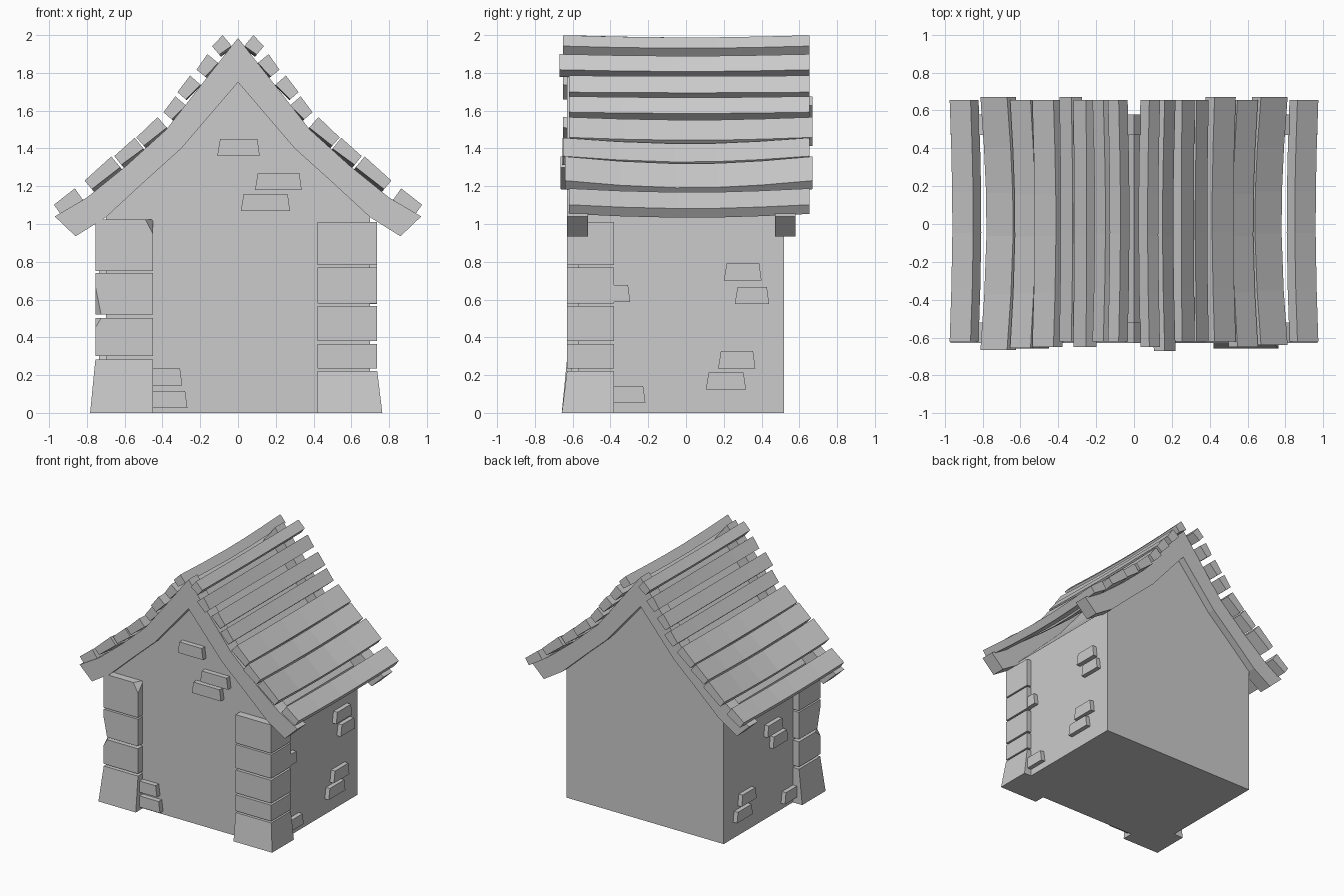
import bpy, bmesh, math
from mathutils import Vector

if "Cube" in bpy.data.objects:
    bpy.data.objects.remove(bpy.data.objects["Cube"], do_unlink=True)

stone = bpy.data.materials.new("plain_grey")
stone.use_nodes = True
GREY = (0.6, 0.6, 0.6, 1)
stone.diffuse_color = GREY
stone.node_tree.nodes["Principled BSDF"].inputs["Base Color"].default_value = GREY


def finish(name, bm):
    bmesh.ops.recalc_face_normals(bm, faces=bm.faces)
    me = bpy.data.meshes.new(name)
    bm.to_mesh(me)
    bm.free()
    me.materials.append(stone)
    ob = bpy.data.objects.new(name, me)
    bpy.context.collection.objects.link(ob)
    return ob


def loft(bm, rings):
    """Join closed rings of points into a capped solid."""
    rows = [[bm.verts.new(p) for p in ring] for ring in rings]
    n = len(rows[0])
    for a, b in zip(rows, rows[1:]):
        for i in range(n):
            j = (i + 1) % n
            bm.faces.new((a[i], a[j], b[j], b[i]))
    bm.faces.new(rows[0])
    bm.faces.new(rows[-1])


def gable_prism(name, profile, y0, y1):
    bm = bmesh.new()
    loft(bm, [[(x, y, z) for x, z in profile] for y in (y0, y1)])
    return finish(name, bm)


# House body
half = [(0.7, 0), (0.7, 1.06), (0.3, 1.45)]
gable_prism("house_body", half + [(0, 1.82)] + [(-x, z) for x, z in reversed(half)], -0.57, 0.52)

# Curved gable boards, front and back
outer = [(0.97, 1.04), (0.8, 1.14), (0.59, 1.31), (0.38, 1.5), (0.2, 1.73)]
inner = [(0.86, 0.935), (0.7, 1.035), (0.5, 1.22), (0.3, 1.4), (0.15, 1.575)]
profile = (outer + [(0, 1.985)] + [(-x, z) for x, z in reversed(outer)]
           + [(-x, z) for x, z in inner] + [(0, 1.75)] + list(reversed(inner)))
gable_prism("front_gable_board", profile, -0.63, -0.52)
gable_prism("back_gable_board", profile, 0.47, 0.58)

# Sagging roof planks: x, z, slope, length, sag
planks = [(0.088, 1.945, 40, 0.08, 0.015), (0.165, 1.837, 51, 0.1, 0.015),
          (0.262, 1.72, 49, 0.11, 0.005), (0.338, 1.612, 49, 0.105, 0.01),
          (0.46, 1.487, 41, 0.155, 0.02), (0.58, 1.382, 39, 0.145, 0.04),
          (0.72, 1.268, 40, 0.19, 0.05), (0.9, 1.118, 35, 0.14, 0.025)]
fronts = {1: (0.65, 0.67, 0.62, 0.62, 0.62, 0.65, 0.64, 0.62),
          -1: (0.62, 0.62, 0.65, 0.62, 0.65, 0.655, 0.665, 0.62)}
backs = {1: (0.655, 0.655, 0.655, 0.655, 0.67, 0.655, 0.67, 0.655),
         -1: (0.655, 0.655, 0.655, 0.67, 0.655, 0.655, 0.67, 0.655)}
THICK = 0.074
for side, label in ((1, "left"), (-1, "right")):
    for k, (x, z, deg, length, sag) in enumerate(planks):
        a = math.radians(deg)
        down = Vector((side * math.cos(a), 0, -math.sin(a)))
        up = Vector((side * math.sin(a), 0, math.cos(a)))
        y0, y1 = -fronts[side][k], backs[side][k]
        rings = []
        for t in (0, 0.22, 0.45, 0.62, 0.8, 1):
            c = Vector((side * x, y0 + (y1 - y0) * t, z)) - up * sag * math.sin(math.pi * t)
            rings.append([c + down * length * u * 0.5 + up * THICK * v * 0.5
                          for u, v in ((-1, -1), (1, -0.8), (1, 0.8), (-1, 1))])
        bm = bmesh.new()
        loft(bm, rings)
        finish(f"{label}_roof_plank_{k + 1}", bm)


def corner_stone(name, side, xi, xo, y0, y1, z0, z1, flare=0, cuts=()):
    """Block with an optional flared foot and planar chips."""
    bm = bmesh.new()
    rings = []
    for z, f in ((z0, flare), (z1, 0)):
        rings.append([(side * x, y, z) for x, y in
                      ((xi, y0 - f), (xo + f, y0 - f), (xo + f, y1), (xi, y1))])
    loft(bm, rings)
    for co, no in cuts:
        geom = bm.verts[:] + bm.edges[:] + bm.faces[:]
        res = bmesh.ops.bisect_plane(bm, geom=geom, plane_co=co, plane_no=no, clear_outer=True)
        edges = [e for e in res["geom_cut"] if isinstance(e, bmesh.types.BMEdge)]
        bmesh.ops.holes_fill(bm, edges=edges)
    finish(name, bm)


# Corner stones at the front
left_rows = [(0, 0.222), (0.235, 0.365), (0.38, 0.565), (0.58, 0.77), (0.782, 1.01)]
for k, (z0, z1) in enumerate(left_rows):
    corner_stone(f"left_corner_stone_{k + 1}", 1, 0.42, 0.737, -0.63, -0.38, z0, z1,
                 0.027 if k == 0 else 0)
right_rows = [(0, 0.282), (0.3, 0.502), (0.522, 0.74), (0.752, 1.025)]
chips = {1: [((-0.755, -0.62, 0.46), (-1, -0.5, 0.6))],
         2: [((-0.735, -0.63, 0.57), (-1, -0.8, -0.2))],
         3: [((-0.47, -0.63, 0.985), (0.85, -0.5, 0.45))]}
for k, (z0, z1) in enumerate(right_rows):
    corner_stone(f"right_corner_stone_{k + 1}", -1, 0.45, 0.755, -0.63, -0.36, z0, z1,
                 0.028 if k == 0 else 0, chips.get(k, ()))


def brick(name, wall, a0, a1, z0, z1):
    """Raised brick with a slightly narrower top edge."""
    bm = bmesh.new()
    outline = [(a0, z0), (a1, z0), (a1 - 0.012, z1), (a0 + 0.015, z1)]
    if wall == "front":
        rings = [[(a, y, z) for a, z in outline] for y in (-0.61, -0.55)]
    else:
        s = 1 if wall == "left" else -1
        rings = [[(s * x, a, z) for a, z in outline] for x in (0.68, 0.735)]
    loft(bm, rings)
    finish(name, bm)


# Loose bricks showing on the walls
bricks = {
    "front": [(-0.11, 0.115, 1.36, 1.45), (0.09, 0.337, 1.18, 1.27), (0.015, 0.275, 1.07, 1.16),
              (-0.5, -0.295, 0.145, 0.235), (-0.5, -0.268, 0.025, 0.115)],
    "left": [(0.2, 0.4, 0.7, 0.79), (0.258, 0.44, 0.577, 0.667), (0.17, 0.367, 0.235, 0.328),
             (0.105, 0.317, 0.125, 0.213), (-0.4, -0.215, 0.055, 0.143), (-0.42, -0.295, 0.587, 0.677)],
    "right": [(-0.19, 0.01, 0.67, 0.76), (-0.25, -0.06, 0.555, 0.645), (0.15, 0.34, 0.24, 0.33),
              (0.2, 0.4, 0.13, 0.215), (-0.4, -0.21, 0.05, 0.14)],
}
for wall, rows in bricks.items():
    for k, row in enumerate(rows):
        brick(f"{wall}_wall_brick_{k + 1}", wall, *row)
